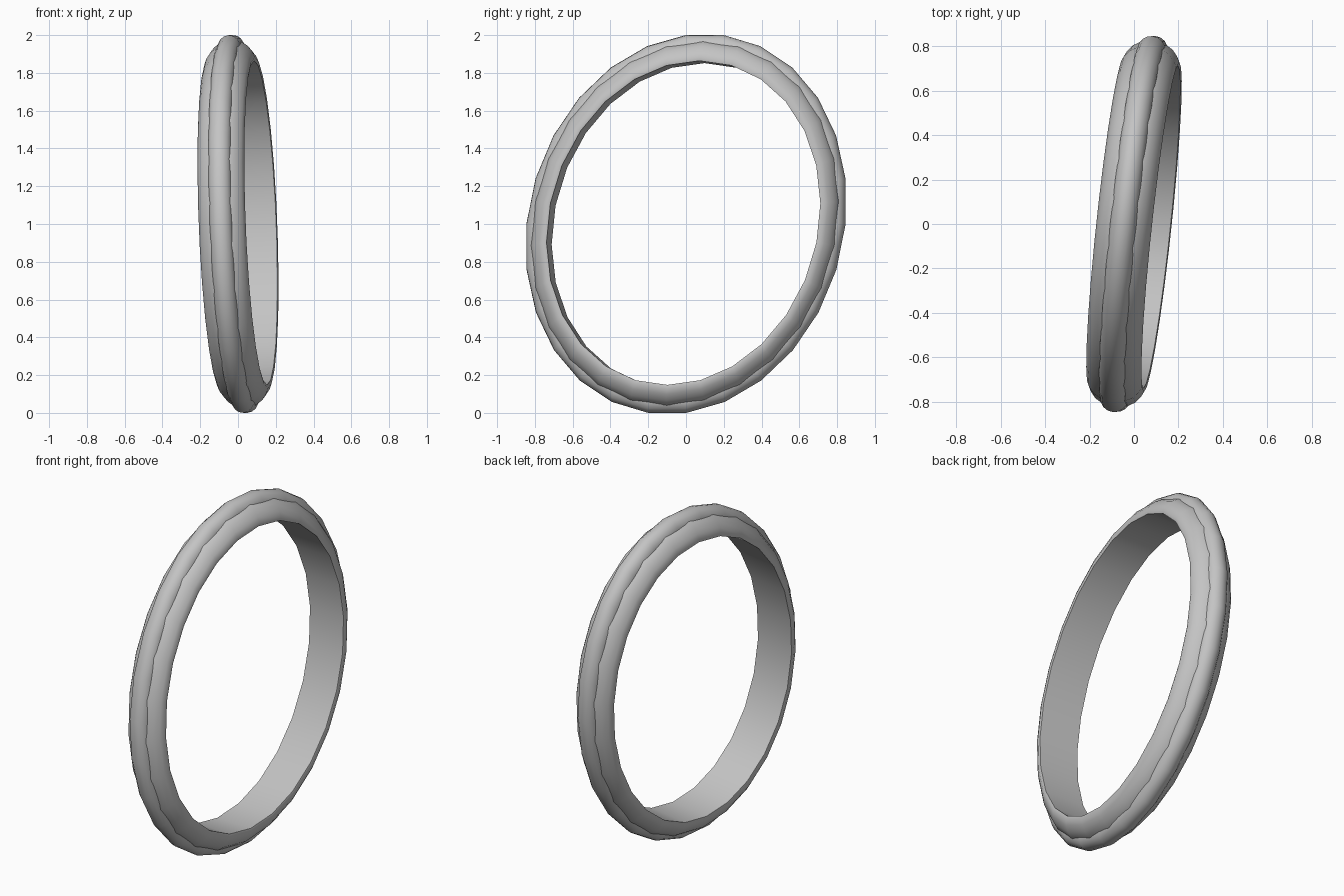
import bpy, bmesh, math
from mathutils import Vector

if "Cube" in bpy.data.objects:
    bpy.data.objects.remove(bpy.data.objects["Cube"], do_unlink=True)

SEGMENTS = 26
CENTRE = Vector((0, 0, 1))
TILT_Y, TILT_Z = 0.114, -0.051            # lean of the hoop plane
AXIS = Vector((1, -TILT_Y, -TILT_Z)).normalized()

metal = bpy.data.materials.new("light grey metal")
metal.use_nodes = True
metal.diffuse_color = (0.55, 0.55, 0.55, 1)
metal.node_tree.nodes["Principled BSDF"].inputs["Base Color"].default_value = (0.55, 0.55, 0.55, 1)


def hoop_point(phi):
    """Point on the leaning oval, measured from its centre."""
    y = 0.1 * math.cos(phi) + 0.845 * math.sin(phi)
    z = 1.007 * math.cos(phi)
    return Vector((TILT_Y * y + TILT_Z * z, y, z))


def sweep(name, profile, phase, sharp_angle):
    """Sweep a closed (axis offset, radial scale) profile round the oval."""
    bm = bmesh.new()
    rings = []
    for k in range(SEGMENTS):
        p = hoop_point((k + phase) * math.tau / SEGMENTS)
        rings.append([bm.verts.new(CENTRE + p * s + AXIS * a) for a, s in profile])
    n = len(profile)
    for k in range(SEGMENTS):
        here, there = rings[k], rings[(k + 1) % SEGMENTS]
        for j in range(n):
            i = (j + 1) % n
            bm.faces.new((here[j], here[i], there[i], there[j]))
    bmesh.ops.recalc_face_normals(bm, faces=bm.faces)
    mesh = bpy.data.meshes.new(name)
    bm.to_mesh(mesh)
    bm.free()
    mesh.materials.append(metal)
    obj = bpy.data.objects.new(name, mesh)
    bpy.context.collection.objects.link(obj)
    bpy.ops.object.select_all(action='DESELECT')
    obj.select_set(True)
    bpy.context.view_layer.objects.active = obj
    bpy.ops.object.shade_smooth_by_angle(angle=math.radians(sharp_angle))


# Wide band with rounded shoulders and a flat inside
half = [(0.03, 0.962), (0.055, 0.956), (0.09, 0.932), (0.113, 0.9), (0.125, 0.87), (0.121, 0.852)]
band = half + [(-a, s) for a, s in reversed(half)]
sweep("ring_band", band, 0, 50)

# Raised rounded ridge round the middle of the band
bead = [(0.062 * math.sin(t * math.tau / 16), 0.93 + 0.07 * math.cos(t * math.tau / 16))
        for t in range(16)]
sweep("centre_ridge", bead, 0.5, 50)
